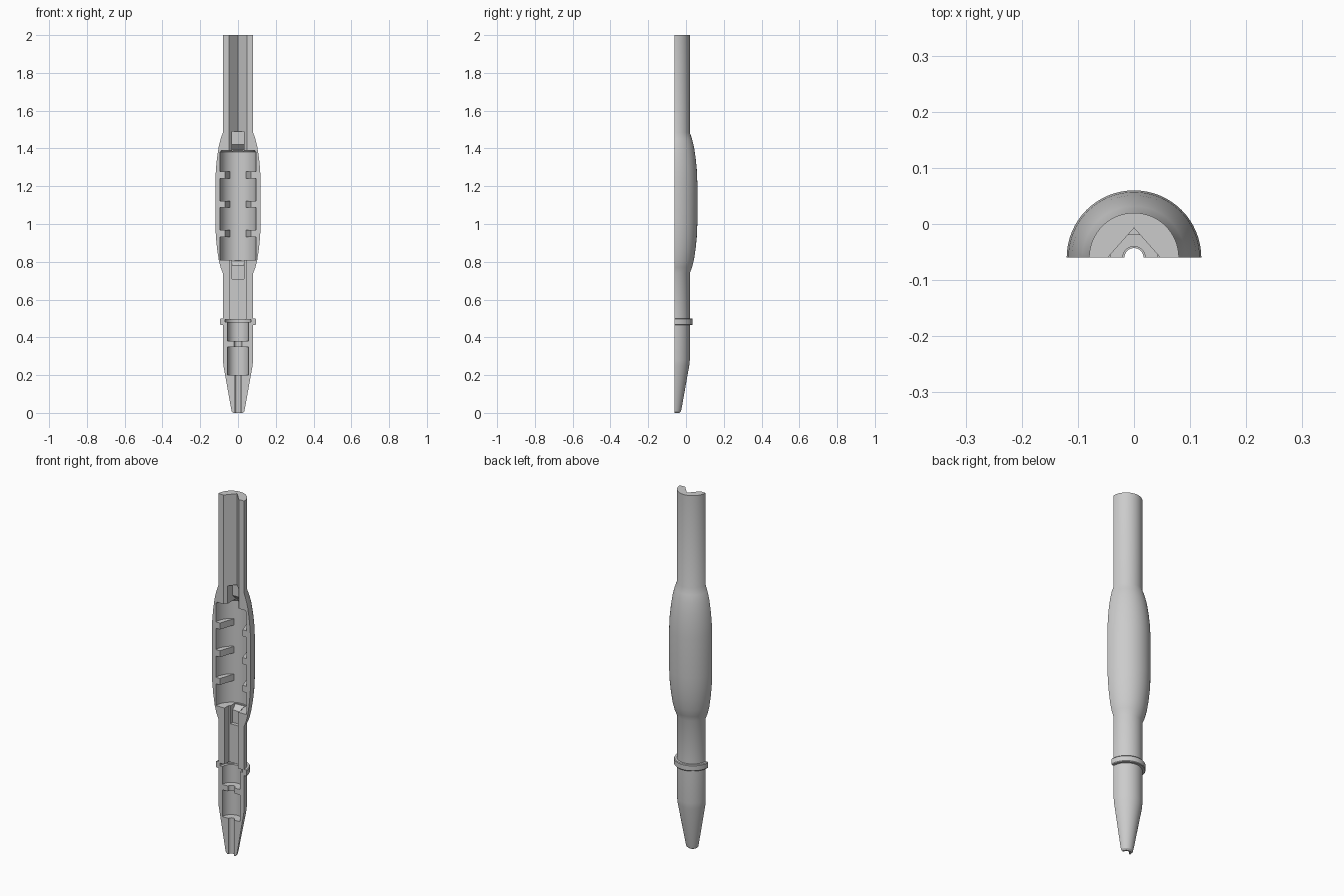
import bpy, bmesh, math
from mathutils import Vector

if "Cube" in bpy.data.objects:
    bpy.data.objects.remove(bpy.data.objects["Cube"])

AXIS_Y = -0.06   # long axis lies in the split plane
SEGMENTS = 64

plastic = bpy.data.materials.new("grey plastic")
plastic.use_nodes = True
GREY = (0.6, 0.6, 0.6, 1)
plastic.diffuse_color = GREY
plastic.node_tree.nodes["Principled BSDF"].inputs["Base Color"].default_value = GREY


def finish(name, bm):
    bmesh.ops.remove_doubles(bm, verts=bm.verts, dist=1e-5)
    bmesh.ops.recalc_face_normals(bm, faces=bm.faces)
    bmesh.ops.translate(bm, verts=bm.verts, vec=(0, AXIS_Y, 0))
    mesh = bpy.data.meshes.new(name)
    bm.to_mesh(mesh)
    bm.free()
    mesh.materials.append(plastic)
    obj = bpy.data.objects.new(name, mesh)
    bpy.context.collection.objects.link(obj)
    return obj


def revolve(name, profile):
    """Solid of revolution from (radius, height) points, ends on the axis."""
    bm = bmesh.new()
    verts = [bm.verts.new((r, 0, z)) for r, z in profile]
    edges = [bm.edges.new(pair) for pair in zip(verts, verts[1:])]
    bmesh.ops.spin(bm, geom=verts + edges, cent=(0, 0, 0), axis=(0, 0, 1),
                   angle=math.tau, steps=SEGMENTS)
    return finish(name, bm)


def prism(name, points, axis, low, high):
    """Extrude (x, depth) points along z, or (depth, z) points along x."""
    place = (lambda a, b, t: (a, b, t)) if axis == "z" else (lambda a, b, t: (t, a, b))
    bm = bmesh.new()
    face = bm.faces.new([bm.verts.new(place(a, b, low)) for a, b in points])
    result = bmesh.ops.extrude_face_region(bm, geom=[face])
    moved = [v for v in result["geom"] if isinstance(v, bmesh.types.BMVert)]
    bmesh.ops.translate(bm, verts=moved, vec=Vector(place(0, 0, high - low)))
    return finish(name, bm)


def cut(target, cutter):
    mod = target.modifiers.new("cut", "BOOLEAN")
    mod.operation = "DIFFERENCE"
    mod.solver = "EXACT"
    mod.object = cutter
    bpy.context.view_layer.update()
    graph = bpy.context.evaluated_depsgraph_get()
    mesh = bpy.data.meshes.new_from_object(target.evaluated_get(graph))
    target.modifiers.clear()
    target.data = mesh
    bpy.data.objects.remove(cutter)


# Outer shell: tapered tip, collar, swollen grip and straight shaft
body = revolve("half_shell", [
    (0, 0), (0.025, 0), (0.033, 0.008), (0.037, 0.025), (0.077, 0.25), (0.08, 0.28),
    (0.08, 0.465), (0.092, 0.465), (0.095, 0.469), (0.095, 0.496), (0.092, 0.5),
    (0.08, 0.5), (0.08, 0.74), (0.092, 0.77), (0.102, 0.81), (0.111, 0.87),
    (0.117, 0.93), (0.12, 1.0), (0.12, 1.22), (0.117, 1.29), (0.111, 1.35),
    (0.102, 1.41), (0.092, 1.45), (0.08, 1.485), (0.08, 2), (0, 2)])

# Split plane
cut(body, prism("split", [(-1, -1), (1, -1), (1, 0), (-1, 0)], "z", -1, 3))

# Main chamber in the grip
cut(body, revolve("chamber", [(0, 0.81), (0.095, 0.81), (0.095, 1.38),
                              (0.087, 1.39), (0, 1.39)]))

# Tip bore with two stepped pockets and the collar recess
cut(body, revolve("bore", [
    (0, -0.02), (0.017, -0.02), (0.017, 0.2), (0.055, 0.2), (0.055, 0.35),
    (0.02, 0.35), (0.02, 0.38), (0.055, 0.38), (0.055, 0.48), (0.07, 0.48),
    (0.07, 0.495), (0, 0.495)]))

# V groove in the upper shaft, flat channel in the lower shaft
cut(body, prism("groove", [(-0.056, -0.01), (0.056, -0.01), (0, 0.053)], "z", 1.37, 2.05))
cut(body, prism("channel", [(-0.042, -0.01), (0.042, -0.01), (0.042, 0.04), (-0.042, 0.04)],
                "z", 0.485, 0.83))

# Ramped notches at both ends of the chamber
for sign in (1, -1):
    outline = [(-0.01, 0.27), (0.085, 0.27), (0.085, 0.295), (0.06, 0.32),
               (0.06, 0.39), (-0.01, 0.39)]
    cut(body, prism("notch", [(d, 1.1 + sign * h) for d, h in outline], "x", -0.033, 0.033))

bpy.ops.object.select_all(action="DESELECT")
body.select_set(True)
bpy.context.view_layer.objects.active = body
bpy.ops.object.shade_smooth_by_angle(angle=math.radians(30))

# Pairs of holding ribs on the chamber walls
for side, label in ((1, "left"), (-1, "right")):
    for number, z in enumerate((0.95, 1.105, 1.26)):
        outline = [(0.07, 0), (0.042, 0.085), (0.05, 0.09), (0.085, 0.06),
                   (0.098, 0.03), (0.1, 0)]
        prism(f"{label}_rib_{number + 1}", [(side * x, d) for x, d in outline],
              "z", z - 0.018, z + 0.018)
